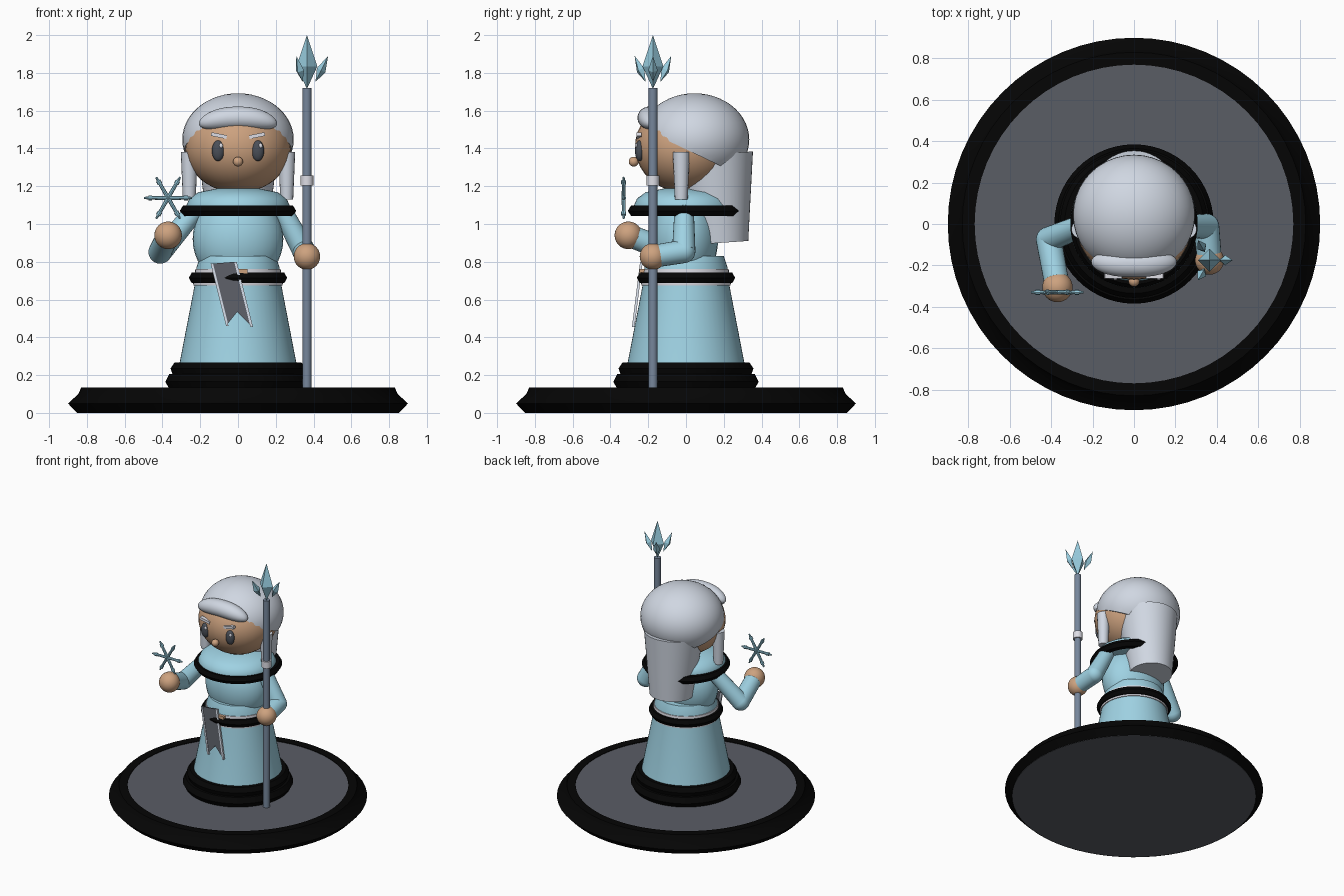
import bpy, bmesh, math
from mathutils import Vector, Matrix

if "Cube" in bpy.data.objects:
    bpy.data.objects.remove(bpy.data.objects["Cube"])


def mat(name, r, g, b):
    m = bpy.data.materials.new(name)
    lin = [((c / 255 + 0.055) / 1.055) ** 2.4 for c in (r, g, b)]
    m.diffuse_color = (*lin, 1)
    m.use_nodes = True
    m.node_tree.nodes["Principled BSDF"].inputs["Base Color"].default_value = m.diffuse_color
    return m


ROBE = mat("pale blue cloth", 159, 210, 227)
HAIR = mat("silver hair", 208, 215, 226)
SKIN = mat("tan skin", 205, 162, 127)
BLACK = mat("black trim", 4, 4, 4)
STONE = mat("grey stone", 90, 93, 101)
STAFF = mat("slate blue metal", 118, 134, 155)
ICE = mat("ice blue", 150, 202, 220)
EYE = mat("dark grey eye", 74, 79, 88)
TRIM = mat("off white trim", 222, 222, 230)


def finish(name, bm, *mats, smooth=True):
    bmesh.ops.recalc_face_normals(bm, faces=bm.faces)
    me = bpy.data.meshes.new(name)
    bm.to_mesh(me)
    bm.free()
    ob = bpy.data.objects.new(name, me)
    bpy.context.collection.objects.link(ob)
    for m in mats:
        me.materials.append(m)
    if smooth:
        me.shade_smooth()
        bpy.ops.object.select_all(action='DESELECT')
        ob.select_set(True)
        bpy.context.view_layer.objects.active = ob
        bpy.ops.object.shade_smooth_by_angle(angle=math.radians(32))
    return ob


def lathe(name, profile, m, center=(0, 0, 0), scale=(1, 1), seg=56, closed=False):
    """Revolve (radius, z) points; closed joins last point to first (a ring)."""
    bm = bmesh.new()
    rings = []
    for r, z in profile:
        rings.append([bm.verts.new((center[0] + scale[0] * r * math.cos(2 * math.pi * i / seg),
                                    center[1] + scale[1] * r * math.sin(2 * math.pi * i / seg),
                                    center[2] + z)) for i in range(seg)])
    pairs = list(zip(rings, rings[1:]))
    if closed:
        pairs.append((rings[-1], rings[0]))
    for a, b in pairs:
        for i in range(seg):
            j = (i + 1) % seg
            bm.faces.new((a[i], a[j], b[j], b[i]))
    if not closed:
        bm.faces.new(rings[0][::-1])
        bm.faces.new(rings[-1])
    return finish(name, bm, m)


def hex_ring(name, r, z, w, h, m, **kw):
    pts = [(r - w, z), (r - w / 2, z - h), (r + w / 2, z - h),
           (r + w, z), (r + w / 2, z + h), (r - w / 2, z + h)]
    return lathe(name, pts, m, closed=True, **kw)


def add_ball(bm, c, r, u=32, v=20):
    r = r if isinstance(r, tuple) else (r, r, r)
    return bmesh.ops.create_uvsphere(bm, u_segments=u, v_segments=v, radius=1,
                                     matrix=Matrix.Translation(c) @ Matrix.Diagonal((*r, 1)))['verts']


def ball(name, c, r, m):
    bm = bmesh.new()
    add_ball(bm, c, r)
    return finish(name, bm, m)


def add_rod(bm, a, b, r1, r2, seg=24):
    a, b = Vector(a), Vector(b)
    rot = (b - a).to_track_quat('Z', 'Y').to_matrix().to_4x4()
    bmesh.ops.create_cone(bm, cap_ends=True, segments=seg, radius1=r1, radius2=r2,
                          depth=(b - a).length, matrix=Matrix.Translation((a + b) / 2) @ rot)


# Round stand
lathe("base_slab", [(0.85, 0), (0.85, 0.02), (0.78, 0.13)], STONE, seg=64)
lathe("base_rim", [(0.852, 0.0), (0.9, 0.05), (0.845, 0.1), (0.83, 0.135), (0.77, 0.135), (0.77, 0.1)],
      BLACK, seg=64, closed=True)

# Robe, hem, belt
lathe("robe_skirt", [(0.33, 0.14), (0.31, 0.26), (0.225, 0.7), (0.22, 0.77), (0.2, 0.83)], ROBE)
lathe("lower_hem", [(0.365, 0.13), (0.385, 0.165), (0.365, 0.205), (0.28, 0.205), (0.28, 0.13)], BLACK, closed=True)
lathe("upper_hem", [(0.345, 0.2), (0.357, 0.235), (0.335, 0.268), (0.28, 0.268), (0.28, 0.2)], BLACK, closed=True)
lathe("belt_lining", [(0.236, 0.675), (0.238, 0.69), (0.227, 0.745), (0.226, 0.762)], TRIM)
hex_ring("belt", 0.23, 0.715, 0.03, 0.028, BLACK)
bm = bmesh.new()
bmesh.ops.create_cube(bm, size=1, matrix=Matrix.Translation((0.025, -0.23, 0.75)) @ Matrix.Diagonal((0.05, 0.03, 0.022, 1)))
finish("belt_buckle", bm, SKIN, smooth=False)

# Torso and collar
ball("torso", (0, -0.01, 0.92), (0.24, 0.18, 0.25), ROBE)
lathe("collar", [(0.2, 1.045), (0.272, 1.06), (0.275, 1.095), (0.257, 1.135), (0.21, 1.168), (0.1, 1.19)],
      ROBE, center=(0, -0.01, 0), scale=(1, 0.97))
hex_ring("collar_trim", 0.274, 1.07, 0.034, 0.027, BLACK)


# Hanging swallowtail banner with pale borders
def banner_point(x, z, off=0.0):
    return (x, -0.235 - (0.8 - z) * 0.125 + off, z)


def plate(bm, pts, y0, y1, idx):
    f = [bm.verts.new(banner_point(x, z, y0)) for x, z in pts]
    b = [bm.verts.new(banner_point(x, z, y1)) for x, z in pts]
    faces = [bm.faces.new(f), bm.faces.new(b[::-1])]
    for i in range(len(pts)):
        j = (i + 1) % len(pts)
        faces.append(bm.faces.new((f[i], b[i], b[j], f[j])))
    for fc in faces:
        fc.material_index = idx


bm = bmesh.new()
plate(bm, [(-0.14, 0.79), (-0.06, 0.465), (-0.004, 0.535), (0.07, 0.46), (-0.012, 0.8)], -0.004, 0.004, 0)
for x0, z0, x1, z1 in ((-0.145, 0.79, -0.063, 0.46), (-0.02, 0.8, 0.066, 0.455)):
    plate(bm, [(x0, z0), (x1, z1), (x1 + 0.013, z1), (x0 + 0.013, z0)], -0.008, 0.006, 1)
finish("belt_banner", bm, STONE, HAIR, smooth=False)

# Arms and hands: shoulder, elbow, wrist
ARMS = {"left": ((-0.235, 0.0, 1.06), (-0.412, -0.075, 0.852), (-0.37, -0.305, 0.94), 0.073),
        "right": ((0.24, -0.01, 1.06), (0.35, -0.012, 0.855), (0.365, -0.175, 0.828), 0.07)}
for side, (s, e, h, r) in ARMS.items():
    bm = bmesh.new()
    add_ball(bm, s, 0.052, 24, 14)
    add_rod(bm, s, e, 0.052, 0.062)
    add_ball(bm, e, 0.062, 24, 14)
    add_rod(bm, e, Vector(e).lerp(Vector(h), 0.85), 0.062, 0.06)
    finish("sleeve_" + side, bm, ROBE)
    ball("hand_" + side, h, r, SKIN)

# Head and face
ball("head", (0, 0, 1.41), (0.28, 0.27, 0.245), SKIN)
ball("nose", (0, -0.277, 1.33), 0.026, SKIN)
for sx, side in ((-1, "left"), (1, "right")):
    ball("eye_" + side, (sx * 0.105, -0.246, 1.388), (0.033, 0.024, 0.055), EYE)
    ball("eye_glint_" + side, (sx * 0.105 + 0.015, -0.264, 1.415), (0.01, 0.007, 0.013), TRIM)
    bm = bmesh.new()
    bmesh.ops.create_cube(bm, size=1, matrix=Matrix.Translation((sx * 0.101, -0.249, 1.468))
                          @ Matrix.Rotation(-sx * 0.2, 4, 'Y') @ Matrix.Diagonal((0.084, 0.028, 0.019, 1)))
    finish("brow_" + side, bm, TRIM, smooth=False)

# Hair: cap cut by a slanted plane, fringe, side locks, back fall
bm = bmesh.new()
add_ball(bm, (0, 0.045, 1.447), (0.295, 0.29, 0.245), 40, 26)
bmesh.ops.bisect_plane(bm, geom=bm.verts[:] + bm.edges[:] + bm.faces[:], plane_co=(0, 0, 1.395),
                       plane_no=(0, 0.48, 1), clear_inner=True)
bmesh.ops.holes_fill(bm, edges=[e for e in bm.edges if e.is_boundary])
finish("hair_cap", bm, HAIR)

bm = bmesh.new()
for v in add_ball(bm, (0, 0, 0), 1.0):
    x = math.copysign(abs(v.co.x) ** 0.75, v.co.x)
    v.co = (x * 0.207, -0.193 + v.co.y * 0.064 + 0.01 * x * x, 1.562 + v.co.z * 0.06 - 0.03 * x * x)
finish("hair_fringe", bm, HAIR)

for sx, side in ((-1, "left"), (1, "right")):
    lathe("side_lock_" + side, [(0.034, -0.25), (0.045, 0)], HAIR, center=(sx * 0.258, -0.025, 1.38), seg=16)
bm = bmesh.new()
add_rod(bm, (0, 0.178, 0.9), (0, 0.146, 1.37), 0.152, 0.209, 48)
finish("hair_back", bm, HAIR)

# Staff with collar ring and ice crystals
SX, SY = 0.365, -0.175
lathe("staff", [(0.024, 0.13), (0.024, 1.72)], STAFF, center=(SX, SY, 0), seg=16)
lathe("staff_ring", [(0.034, 1.205), (0.034, 1.257)], TRIM, center=(SX, SY, 0), seg=16)


def add_crystal(bm, a, b, r, t):
    a, b = Vector(a), Vector(b)
    mid = a.lerp(b, t)
    add_rod(bm, a, mid, 0, r, 4)
    add_rod(bm, mid, b, r, 0, 4)
    bmesh.ops.remove_doubles(bm, verts=bm.verts, dist=0.0001)


bm = bmesh.new()
add_crystal(bm, (SX, SY, 1.715), (SX, SY, 2.0), 0.055, 0.42)
for k in range(3):
    c, s = math.cos(k * math.tau / 3), math.sin(k * math.tau / 3)
    add_crystal(bm, (SX + 0.045 * c, SY + 0.045 * s, 1.752), (SX + 0.112 * c, SY + 0.112 * s, 1.89), 0.025, 0.45)
finish("staff_crystals", bm, ICE, smooth=False)

# Floating snowflake over the raised hand
bm = bmesh.new()
C = Vector((-0.37, -0.33, 1.138))
for k in range(6):
    d = Vector((math.cos(k * math.pi / 3), 0, math.sin(k * math.pi / 3)))
    add_rod(bm, C, C + d * 0.1, 0.011, 0.009, 8)
    add_rod(bm, C + d * 0.085, C + d * 0.105, 0.013, 0.013, 8)
    add_rod(bm, C + d * 0.1, C + d * 0.127, 0.009, 0.005, 8)
finish("snowflake", bm, ICE, smooth=False)
